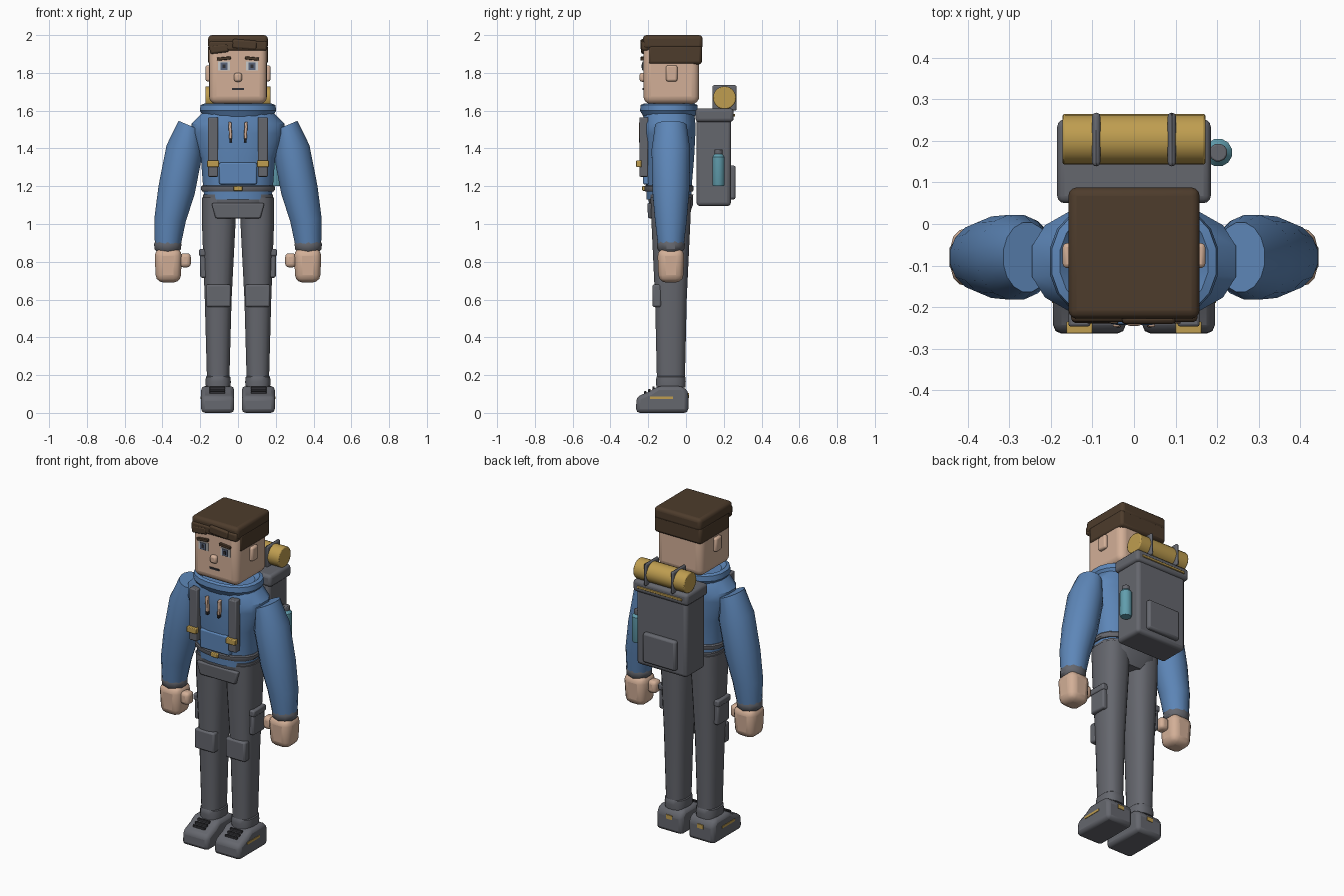
import bpy, bmesh, math
from mathutils import Matrix, Vector

old = bpy.data.objects.get("Cube")
if old:
    bpy.data.objects.remove(old, do_unlink=True)


def material(name, r, g, b):
    m = bpy.data.materials.new(name)
    m.use_nodes = True
    m.diffuse_color = (r, g, b, 1)
    m.node_tree.nodes["Principled BSDF"].inputs["Base Color"].default_value = (r, g, b, 1)
    return m


BLUE = material("jacket blue", 0.11, 0.24, 0.48)
GREY = material("cloth grey", 0.13, 0.135, 0.155)
DARK = material("near black", 0.03, 0.03, 0.035)
SKIN = material("skin", 0.65, 0.43, 0.31)
HAIR = material("hair brown", 0.075, 0.045, 0.025)
GOLD = material("gold", 0.52, 0.34, 0.08)
TEAL = material("bottle teal", 0.12, 0.34, 0.42)
WHITE = material("eye white", 0.6, 0.6, 0.6)
IRIS = material("iris slate", 0.1, 0.13, 0.2)


def finish(name, bm, mat, bevel=0, segments=2):
    """Turn a bmesh into a shaded object, optionally with rounded edges."""
    bmesh.ops.recalc_face_normals(bm, faces=bm.faces)
    mesh = bpy.data.meshes.new(name)
    bm.to_mesh(mesh)
    bm.free()
    mesh.materials.append(mat)
    ob = bpy.data.objects.new(name, mesh)
    bpy.context.collection.objects.link(ob)
    if bevel:
        mod = ob.modifiers.new("rounding", 'BEVEL')
        mod.width, mod.segments, mod.limit_method = bevel, segments, 'ANGLE'
    bpy.ops.object.select_all(action='DESELECT')
    ob.select_set(True)
    bpy.context.view_layer.objects.active = ob
    bpy.ops.object.shade_smooth_by_angle(angle=math.radians(35))
    return ob


def box(name, mat, xs, ys, zs, bevel=0, segments=2, taper=1, roll=0):
    """Box from its ranges; taper scales the bottom, roll turns it about y."""
    bm = bmesh.new()
    bmesh.ops.create_cube(bm, size=1)
    for v in bm.verts:
        if v.co.z < 0:
            v.co.x *= taper
            v.co.y *= taper
    size = [abs(r[1] - r[0]) for r in (xs, ys, zs)]
    mid = Vector([(r[0] + r[1]) / 2 for r in (xs, ys, zs)])
    bm.transform(Matrix.Translation(mid) @ Matrix.Rotation(roll, 4, 'Y') @ Matrix.Diagonal((*size, 1)))
    return finish(name, bm, mat, bevel, segments)


def loft(name, mat, sections, n=16, power=2, bevel=0):
    """Skin over rings (cx, cy, z, rx, ry, tilt)."""
    bm = bmesh.new()
    rings = []
    for cx, cy, z, rx, ry, *tilt in sections:
        t = tilt[0] if tilt else 0
        ring = []
        for i in range(n):
            a = math.tau * (i + 0.5) / n
            c, s = math.cos(a), math.sin(a)
            x = math.copysign(abs(c) ** (2 / power), c) * rx
            y = math.copysign(abs(s) ** (2 / power), s) * ry
            ring.append(bm.verts.new((cx + x * math.cos(t), cy + y, z + x * math.sin(t))))
        rings.append(ring)
    for a, b in zip(rings, rings[1:]):
        for i in range(n):
            j = (i + 1) % n
            bm.faces.new((a[i], a[j], b[j], b[i]))
    bm.faces.new(rings[0])
    bm.faces.new(rings[-1])
    return finish(name, bm, mat, bevel)


def prism(name, mat, profile, x0, x1, bevel=0):
    """Extrude a side profile of (y, z) points along x."""
    bm = bmesh.new()
    face = bm.faces.new([bm.verts.new((x0, y, z)) for y, z in profile])
    new = bmesh.ops.extrude_face_region(bm, geom=[face])["geom"]
    bmesh.ops.translate(bm, vec=(x1 - x0, 0, 0), verts=[v for v in new if isinstance(v, bmesh.types.BMVert)])
    return finish(name, bm, mat, bevel)


# Head and hair
box("head", SKIN, (-.153, .153), (-.225, .07), (1.635, 1.96), .04, 4)
box("hair_cap", HAIR, (-.158, .158), (-.228, .088), (1.925, 2.0), .02, 3)
box("hair_sides", HAIR, (-.158, .158), (-.2, .084), (1.845, 1.95), .015)
box("hair_fringe", HAIR, (-.152, .153), (-.236, -.19), (1.918, 1.968), .01)
box("fringe_tuft", HAIR, (-.03, .1), (-.241, -.2), (1.925, 1.975), .01, roll=.08)
box("fringe_sweep", HAIR, (-.15, -.05), (-.238, -.2), (1.905, 1.95), .01, roll=-.12)
box("nose", SKIN, (-.021, .021), (-.246, -.21), (1.753, 1.8), .012)
box("mouth", DARK, (-.032, .032), (-.231, -.222), (1.71, 1.72))

# Jacket, collar and waist
cy = -.09
loft("jacket", BLUE, [(0, cy, 1.13, .18, .12), (0, cy, 1.2, .188, .122), (0, cy, 1.35, .2, .135),
                      (0, cy, 1.48, .25, .142), (0, cy, 1.53, .25, .142), (0, cy, 1.6, .18, .135)], 16, 2.4)
loft("collar", BLUE, [(0, cy, 1.565, .18, .135), (0, cy, 1.6, .205, .155), (0, cy, 1.63, .2, .152),
                      (0, cy, 1.637, .18, .135), (0, cy, 1.61, .15, .12)], 20, 2.3)
loft("belt", GREY, [(0, cy, 1.172, .192, .127), (0, cy, 1.18, .198, .132),
                    (0, cy, 1.198, .198, .132), (0, cy, 1.205, .192, .127)], 16, 2.4)
box("belt_buckle", GOLD, (-.024, .024), (-.232, -.2), (1.176, 1.202), .004)
box("front_pocket", BLUE, (-.1, .1), (-.228, -.17), (1.21, 1.325), .008)
loft("pelvis", GREY, [(0, -.08, 1.155, .187, .12), (0, -.08, 1.1, .185, .118),
                      (0, -.08, 1.03, .11, .09)], 16, 3)
box("fly_panel", GREY, (-.14, .14), (-.205, -.15), (1.03, 1.11), .008, taper=.85)

for s, side in ((1, "left"), (-1, "right")):
    def part(label):
        return side + "_" + label

    def sbox(label, mat, xs, *args, roll=0, **kw):
        return box(part(label), mat, (s * xs[0], s * xs[1]), *args, roll=s * roll, **kw)

    def sloft(label, mat, secs, *args):
        secs = [(s * c[0], *c[1:5], s * (c[5] if len(c) > 5 else 0)) for c in secs]
        return loft(part(label), mat, secs, *args)

    # Face details
    sbox("ear", SKIN, (.14, .172), (-.106, -.046), (1.755, 1.84), .01)
    sbox("eye", WHITE, (.042, .106), (-.23, -.222), (1.812, 1.86))
    sbox("iris", IRIS, (.055, .092), (-.234, -.224), (1.815, 1.855))
    sbox("pupil", DARK, (.065, .082), (-.236, -.226), (1.825, 1.845))
    sbox("eyebrow", HAIR, (.038, .112), (-.24, -.22), (1.868, 1.884), .003, roll=.1)

    # Arm, cuff and hand
    ay = -.08
    sloft("sleeve", BLUE, [(.257, ay, 1.522, .064, .085, .4), (.284, ay, 1.39, .1, .104, .28),
                           (.325, ay, 1.18, .1, .1, .2), (.36, ay, 1.02, .085, .086, .12),
                           (.372, ay, .89, .07, .07, .08)], 16)
    sloft("cuff", GREY, [(.372, ay, .925, .062, .062), (.372, ay, .895, .076, .074),
                         (.372, ay, .868, .074, .072), (.372, ay, .85, .058, .058)], 10)
    sbox("hand", SKIN, (.296, .442), (-.152, -.008), (.69, .87), .04, 3, .9)
    sbox("thumb", SKIN, (.25, .308), (-.125, -.06), (.77, .845), .02, 3)

    # Leg, pads and pocket
    ly = -.08
    sloft("trouser_leg", GREY, [(.102, ly, 1.14, .09, .11), (.102, ly, 1.0, .09, .104),
                                (.105, ly, .6, .072, .085), (.105, ly, .17, .06, .075)], 16, 2.6)
    sbox("knee_pad", GREY, (.038, .17), (-.178, -.13), (.56, .68), .01)
    sbox("thigh_pocket", GREY, (.15, .2), (-.135, -.025), (.715, .85), .01)
    sbox("thigh_pocket_flap", GREY, (.15, .206), (-.14, -.02), (.83, .868), .008)

    # Boot
    sloft("boot_ankle", GREY, [(.105, ly, .135, .066, .078), (.105, ly, .165, .068, .08),
                               (.105, ly, .19, .066, .078), (.105, ly, .2, .055, .07)], 16, 2.6)
    shoe = [(-.265, 0), (.012, 0), (.012, .115), (-.02, .142), (-.15, .142), (-.19, .115), (-.262, .085)]
    prism(part("boot"), GREY, shoe, s * .02, s * .195, .022)
    sbox("boot_stripe", GOLD, (.19, .198), (-.19, -.07), (.073, .087))
    sbox("heel_tab", GOLD, (.085, .125), (.006, .015), (.08, .105))
    for i in range(3):
        y, z = -.172 - i * .022, .133 - i * .012
        sbox(f"boot_lace_{i + 1}", DARK, (.068, .15), (y - .006, y + .006), (z - .014, z + .006), .003)

    # Harness strap and hood cord
    sbox("strap", GREY, (.105, .158), (-.247, -.2), (1.25, 1.565), .006)
    sbox("strap_buckle", GOLD, (.1, .163), (-.264, -.235), (1.302, 1.336), .004)
    sbox("hood_cord", SKIN, (.033, .049), (-.248, -.225), (1.45, 1.54), .004, roll=.05)
    sbox("cord_tip", DARK, (.031, .045), (-.249, -.225), (1.432, 1.452), .003)

    # Bedroll strap
    sbox("bedroll_strap", GREY, (.081, .101), (.139, .268), (1.6, 1.735), .025, 3)

# Backpack
box("pack_body", GREY, (-.17, .17), (.055, .238), (1.095, 1.56), .02, 3)
box("pack_lid", GREY, (-.185, .185), (.05, .252), (1.54, 1.612), .018, 3)
box("pack_pocket", GREY, (-.11, .11), (.22, .263), (1.13, 1.31), .012)
box("lid_trim", GOLD, (-.15, .15), (.245, .259), (1.568, 1.582), .003)

# Bedroll
bm = bmesh.new()
bmesh.ops.create_cone(bm, cap_ends=True, segments=20, radius1=.061, radius2=.061, depth=.345)
bm.transform(Matrix.Translation((0, .204, 1.668)) @ Matrix.Rotation(math.pi / 2, 4, 'Y'))
finish("bedroll", bm, GOLD, .006)

# Water bottle
loft("bottle", TEAL, [(.203, .172, z, r, r) for z, r in ((1.2, .03), (1.21, .034), (1.355, .034), (1.372, .02))], 12)
loft("bottle_cap", GREY, [(.203, .172, z, .022, .022) for z in (1.365, 1.395)], 12, 2, .004)
